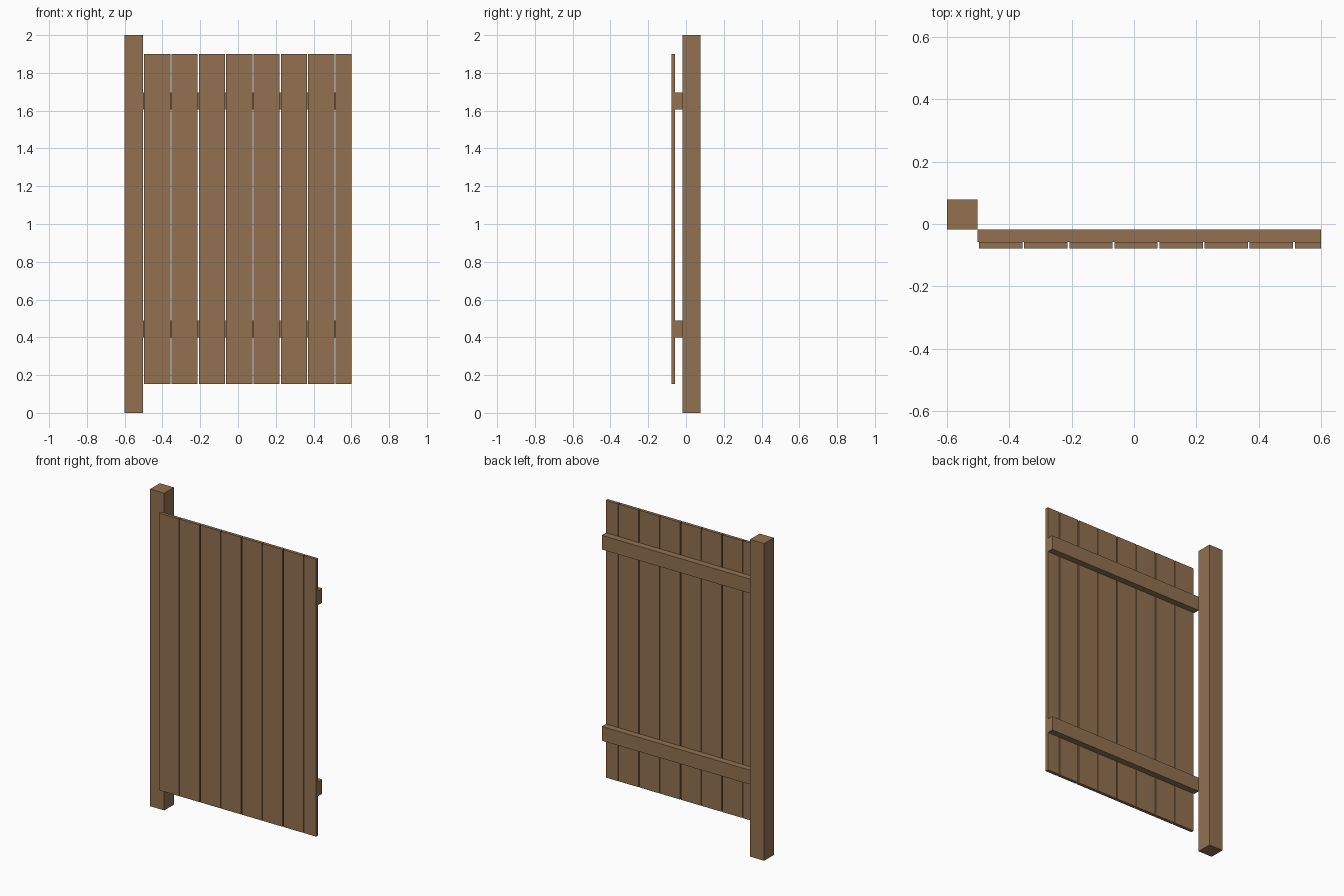
import bpy

cube = bpy.data.objects.get("Cube")
if cube:
    bpy.data.objects.remove(cube, do_unlink=True)

# Single timber colour
wood = bpy.data.materials.new("brown_wood")
wood.use_nodes = True
colour = (0.29, 0.165, 0.08, 1)
wood.diffuse_color = colour
wood.node_tree.nodes["Principled BSDF"].inputs["Base Color"].default_value = colour


def box(name, x, y, z):
    """Flat-sided timber spanning the given (low, high) ranges."""
    bpy.ops.mesh.primitive_cube_add(size=1)
    ob = bpy.context.object
    ob.name = name
    spans = (x, y, z)
    for v in ob.data.vertices:
        v.co = [s[0] if c < 0 else s[1] for c, s in zip(v.co, spans)]
    ob.data.materials.append(wood)
    return ob


RIGHT_END, POST_EDGE, LEFT_END = -0.6, -0.502, 0.6
BACK, RAIL_BACK, RAIL_FRONT, FRONT = 0.078, -0.018, -0.058, -0.078

# Upright post behind the panel
box("post", (RIGHT_END, POST_EDGE), (RAIL_BACK, BACK), (0, 2))

# Horizontal rails
for name, z in (("lower_rail", 0.4), ("upper_rail", 1.605)):
    box(name, (POST_EDGE, LEFT_END), (RAIL_FRONT, RAIL_BACK), (z, z + 0.09))

# Vertical planks, the last one cut narrow at the end of the panel
PITCH, WIDTH = 0.1447, 0.139
for i in range(8):
    x = -0.497 + i * PITCH
    box(f"plank_{i + 1}", (x, min(x + WIDTH, LEFT_END)),
        (FRONT, RAIL_FRONT), (0.152, 1.9))
